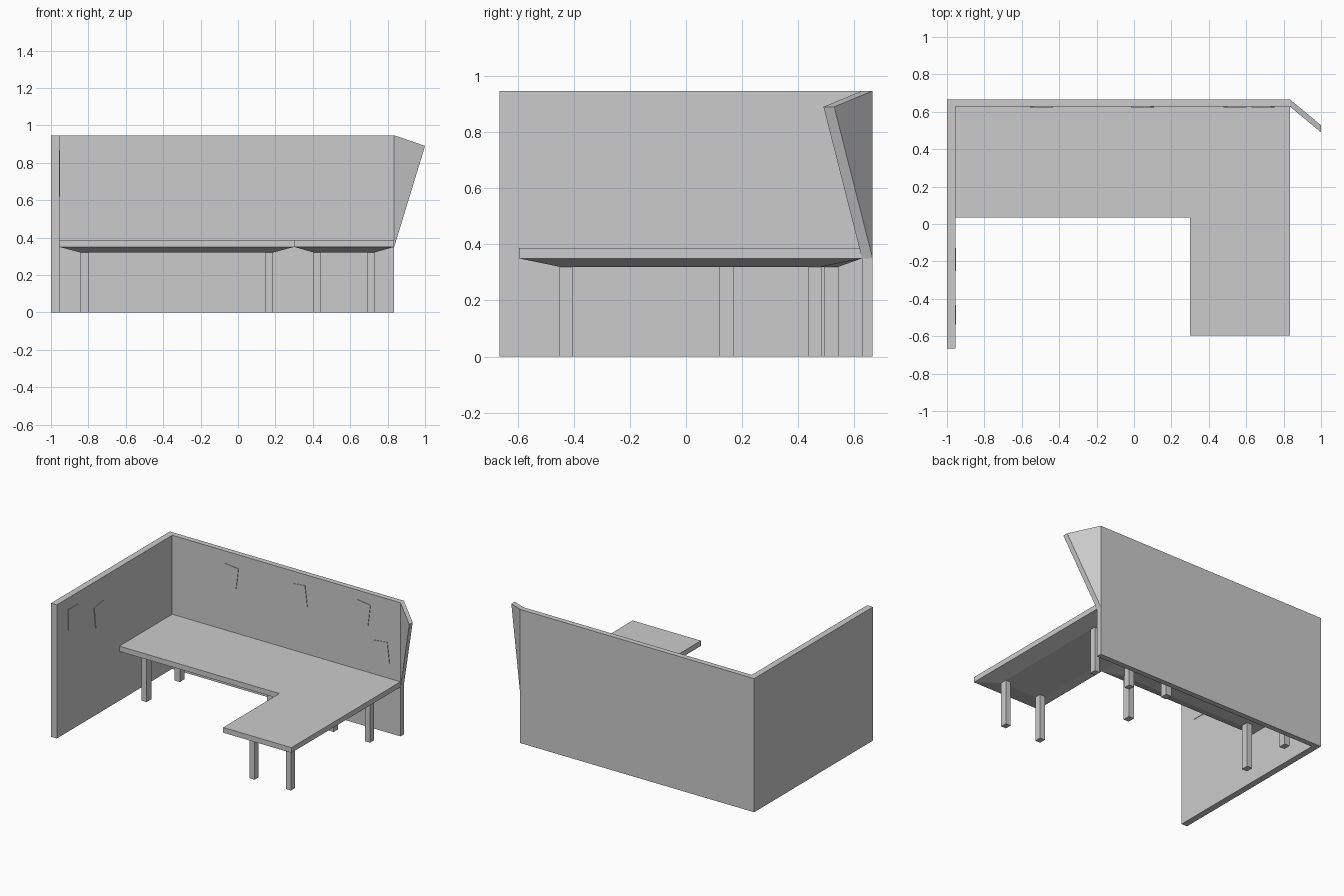
import bpy, bmesh
from math import radians
from mathutils import Matrix, Vector

if "Cube" in bpy.data.objects:
    bpy.data.objects.remove(bpy.data.objects["Cube"])


def finish(name, bm):
    bmesh.ops.recalc_face_normals(bm, faces=bm.faces[:])
    mesh = bpy.data.meshes.new(name)
    bm.to_mesh(mesh)
    bm.free()
    obj = bpy.data.objects.new(name, mesh)
    bpy.context.collection.objects.link(obj)
    return obj


def loft(name, lower, upper):
    """Closed solid between two matching outlines."""
    bm = bmesh.new()
    a = [bm.verts.new(p) for p in lower]
    b = [bm.verts.new(p) for p in upper]
    bm.faces.new(a)
    bm.faces.new(b)
    for i in range(len(a)):
        j = (i + 1) % len(a)
        bm.faces.new((a[i], a[j], b[j], b[i]))
    return finish(name, bm)


def prism(name, outline, z0, z1):
    return loft(name, [(x, y, z0) for x, y in outline],
                [(x, y, z1) for x, y in outline])


def rect(x0, x1, y0, y1):
    return [(x0, y0), (x1, y0), (x1, y1), (x0, y1)]


def box(name, size, matrix):
    bm = bmesh.new()
    bmesh.ops.create_cube(bm, size=1, matrix=matrix @ Matrix.Diagonal((*size, 1)))
    return finish(name, bm)


# Left and back partition walls
prism("partition_walls", [(-1, -0.665), (-0.955, -0.665), (-0.955, 0.627),
                          (0.835, 0.627), (0.835, 0.665), (-1, 0.665)], 0, 0.947)

# Slanted triangular wing on the right end of the back wall
wing = [Vector((0.835, 0.627, 0.35)), Vector((1, 0.49, 0.89)), Vector((0.835, 0.627, 0.947))]
loft("wall_wing", wing, [p + Vector((0, 0.038, 0)) for p in wing])

# L-shaped desk top
prism("desk_top", [(-0.955, 0.035), (0.3, 0.035), (0.3, -0.595),
                   (0.835, -0.595), (0.835, 0.627), (-0.955, 0.627)], 0.35, 0.387)

# Tapered undersides with four legs each: outer rect, inset, leg size
bases = {
    "main": ((-0.955, 0.3, 0.035, 0.627), (0.113, 0.084), (0.042, 0.052)),
    "side": ((0.3, 0.835, -0.595, 0.627), (0.105, 0.145), (0.04, 0.046)),
}
for part, ((x0, x1, y0, y1), (ix, iy), (lx, ly)) in bases.items():
    a0, a1, b0, b1 = x0 + ix, x1 - ix, y0 + iy, y1 - iy
    loft(part + "_underside", [(x, y, 0.32) for x, y in rect(a0, a1, b0, b1)],
         [(x, y, 0.35) for x, y in rect(x0, x1, y0, y1)])
    for i, x in enumerate((a0, a1 - lx)):
        for j, y in enumerate((b0, b1 - ly)):
            prism(f"{part}_leg_{i}{j}", rect(x, x + lx, y, y + ly), 0, 0.32)

# Thin paper notes pinned to the back wall: x, z, tilt
for i, (x, z, tilt) in enumerate([(-0.495, 0.78, -7), (0.045, 0.79, 7),
                                  (0.54, 0.80, -7), (0.69, 0.56, 7)]):
    m = Matrix.Translation((x, 0.626, z)) @ Matrix.Rotation(radians(-tilt), 4, 'Y')
    box(f"back_note_{i}", (0.105, 0.006, 0.15), m)

# Notes on the left wall: y, z, tilt
for i, (y, z, tilt) in enumerate([(-0.485, 0.79, 0), (-0.19, 0.70, 7)]):
    m = Matrix.Translation((-0.954, y, z)) @ Matrix.Rotation(radians(tilt), 4, 'X')
    box(f"left_note_{i}", (0.006, 0.105, 0.15), m)
